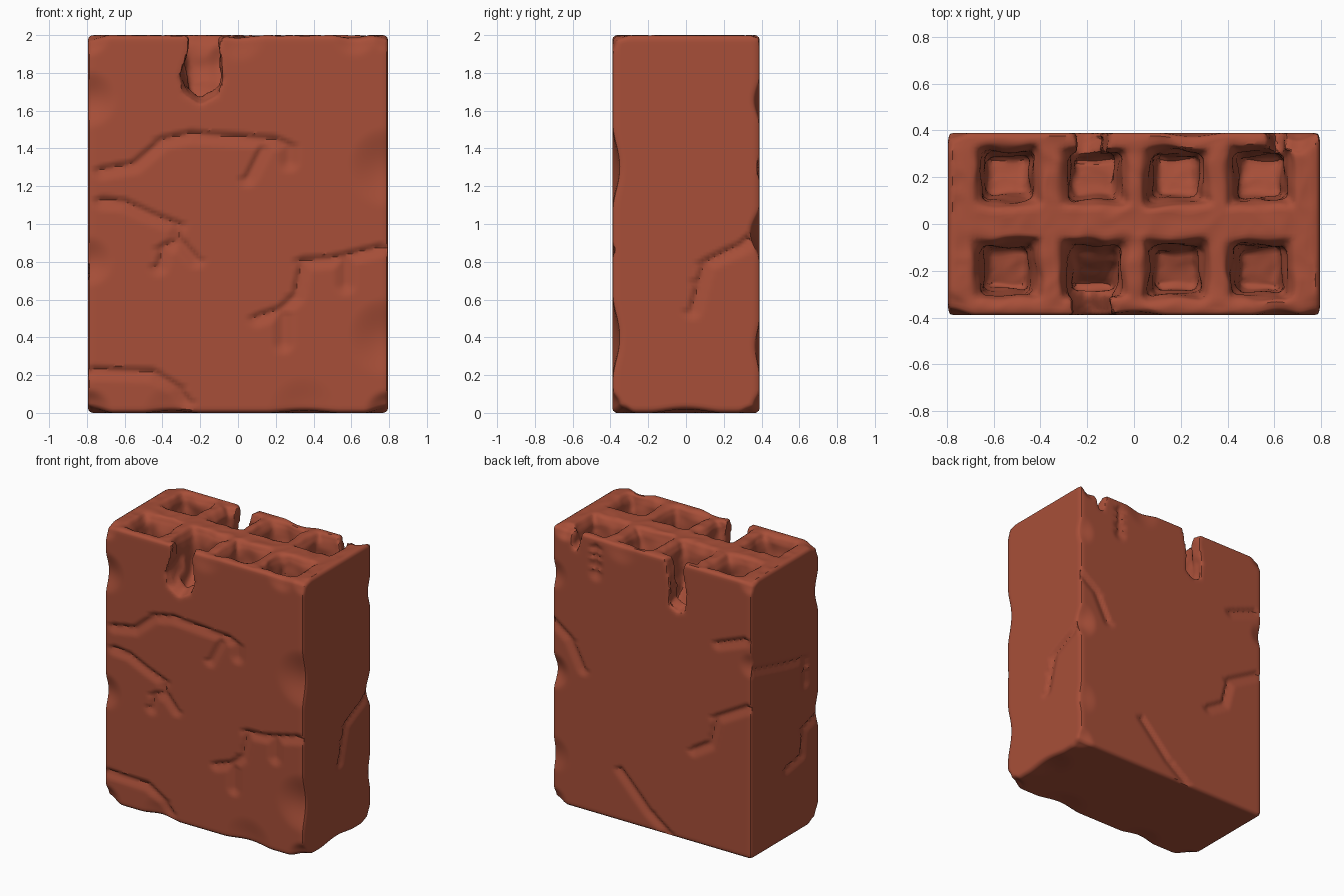
import bpy, bmesh, math
from mathutils import Vector, noise

if "Cube" in bpy.data.objects:
    bpy.data.objects.remove(bpy.data.objects["Cube"])

W, D, H = 0.795, 0.39, 2.0   # half width, half depth, height

clay = bpy.data.materials.new("terracotta")
clay.diffuse_color = (0.39, 0.078, 0.04, 1)
clay.use_nodes = True
clay.node_tree.nodes["Principled BSDF"].inputs["Base Color"].default_value = clay.diffuse_color


def make_object(name, bm):
    bmesh.ops.recalc_face_normals(bm, faces=bm.faces)
    me = bpy.data.meshes.new(name)
    bm.to_mesh(me)
    bm.free()
    ob = bpy.data.objects.new(name, me)
    bpy.context.collection.objects.link(ob)
    return ob


def loft(bm, rings):
    """Closed solid through rings of equal point count."""
    vs = [[bm.verts.new(p) for p in r] for r in rings]
    n = len(vs[0])
    for a, b in zip(vs, vs[1:]):
        for i in range(n):
            bm.faces.new((a[i], a[(i + 1) % n], b[(i + 1) % n], b[i]))
    bm.faces.new(vs[0][::-1])
    bm.faces.new(vs[-1])


def rect(cx, cy, hx, hy, z, tilt=0.0):
    # tilt raises the side nearer the block's middle
    s = 1 if cy > 0 else -1
    return [(cx + i * hx, cy + j * hy, z - tilt * j * s)
            for i, j in ((-1, -1), (1, -1), (1, 1), (-1, 1))]


# solid block
bm = bmesh.new()
bmesh.ops.create_cube(bm, size=1, calc_uvs=False)
for v in bm.verts:
    v.co = Vector((v.co.x * 2 * W, v.co.y * 2 * D, (v.co.z + 0.5) * H))
bmesh.ops.bevel(bm, geom=bm.edges[:], offset=0.018, segments=2, affect='EDGES', profile=0.5)
block = make_object("hollow_brick", bm)
block.data.materials.append(clay)

# eight flared holes in the top
bm = bmesh.new()
for x in (-0.54, -0.17, 0.18, 0.54):
    for y in (-0.195, 0.205):
        t = 0.1 if x == -0.17 else 0.02
        loft(bm, [rect(x, y, 0.085, 0.085, 1.66, t), rect(x, y, 0.108, 0.102, 1.86),
                  rect(x, y, 0.118, 0.11, 1.95), rect(x, y, 0.15, 0.135, 2.005),
                  rect(x, y, 0.15, 0.135, 2.1)])
holes = make_object("hole_cutter", bm)

# broken openings through the front and back walls, and a chip in the back rim
bm = bmesh.new()
front = [(-0.28, 2.1), (-0.26, 1.97), (-0.27, 1.86), (-0.32, 1.72), (-0.30, 1.63), (-0.2, 1.57),
         (-0.1, 1.62), (-0.07, 1.7), (-0.09, 1.86), (-0.08, 1.97), (-0.05, 2.1)]
back = [(-0.3, 2.1), (-0.27, 1.95), (-0.25, 1.9), (-0.28, 1.74), (-0.27, 1.6), (-0.2, 1.58),
        (-0.13, 1.62), (-0.14, 1.74), (-0.11, 1.88), (-0.09, 1.96), (-0.04, 2.1)]
chip = [(0.53, 2.1), (0.55, 1.98), (0.6, 1.82), (0.64, 1.84), (0.67, 1.98), (0.69, 2.1)]
for prof, y0, y1, drop in ((front, -0.5, -0.23, 0.14), (back, 0.5, 0.26, 0.1), (chip, 0.5, 0.31, 0.06)):
    mx = sum(p[0] for p in prof) / len(prof)
    loft(bm, [[(x, y0, z) for x, z in prof],
              [(mx + (x - mx) * 0.8, y1, min(z + drop, 2.1 + 0.01 * i)) for i, (x, z) in enumerate(prof)]])
notches = make_object("notch_cutter", bm)

for cutter in (holes, notches):
    m = block.modifiers.new("cut", 'BOOLEAN')
    m.operation, m.solver, m.object = 'DIFFERENCE', 'EXACT', cutter
    cutter.hide_render = True
m = block.modifiers.new("even_mesh", 'REMESH')
m.mode, m.voxel_size = 'VOXEL', 0.016
dg = bpy.context.evaluated_depsgraph_get()
me = bpy.data.meshes.new_from_object(block.evaluated_get(dg))
block.modifiers.clear()
block.data = me
for cutter in (holes, notches):
    bpy.data.objects.remove(cutter)

# cracks per wall as (along, z) lines
cracks = {
    "front": [[(-.72, 1.29), (-.55, 1.32), (-.4, 1.45), (-.25, 1.48), (.2, 1.45), (.27, 1.42), (.27, 1.33)],
              [(.13, 1.41), (.05, 1.25)],
              [(-.72, 1.13), (-.6, 1.12), (-.45, 1.05), (-.32, 1.0), (-.31, .92), (-.4, .88), (-.42, .78)],
              [(-.31, .92), (-.22, .82)],
              [(.76, .88), (.5, .82), (.34, .81), (.3, .62), (.22, .55), (.1, .51)],
              [(.57, .83), (.57, .68)], [(.24, .55), (.24, .37)],
              [(-.77, .23), (-.45, .22), (-.32, .14), (-.27, .07)]],
    "back": [[(.79, 1.32), (.65, 1.22), (.55, 1.03)], [(-.53, 1.5), (-.74, 1.58)],
             [(-.33, .68), (-.46, .76), (-.51, .96), (-.76, 1.1)],
             [(.25, .38), (.02, .14), (-.13, .03)], [(.45, 1.94), (.45, 1.74)]],
    "right": [[(.38, .93), (.2, .85), (.1, .8), (.07, .7), (.03, .55)]],
    "left": [[(.38, 1.37), (-.02, 1.27), (-.23, 1.23), (-.23, 1.05)],
             [(-.02, .51), (-.19, .54), (-.21, .73), (-.38, .77)]],
}


def crack_depth(wall, u, z):
    """Sharp step on the upper side, soft fade below."""
    best = 0
    for line in cracks[wall]:
        for (ax, az), (bx, bz) in zip(line, line[1:]):
            dx, dz = bx - ax, bz - az
            t = max(0, min(1, ((u - ax) * dx + (z - az) * dz) / (dx * dx + dz * dz)))
            ox, oz = u - ax - t * dx, z - az - t * dz
            reach = 0.022 if oz > 0 else 0.06
            best = max(best, 1 - math.hypot(ox, oz) / reach)
    return 0.02 * best


# worn spots on edges: centre, radius, depth
dents = [((-W, -D, 1.66), .16, .035), ((-W, -D, .8), .14, .03), ((W, -D, 1.3), .22, .035),
         ((W, -D, .4), .22, .035), ((W, D, .95), .14, .045), ((W, D, 1.65), .12, .025),
         ((-W, D, 1.4), .1, .02), ((W, D, .35), .14, .02), ((-W, -D, 0), .14, .05),
         ((W, -D, 0), .13, .05), ((W, D, 0), .12, .04), ((-.35, -D, 0), .16, .02),
         ((.35, -D, 0), .2, .02), ((.7, D, 2), .1, .04), ((-W, -D, 2), .12, .035),
         ((W, -D, 2), .1, .025), ((.62, -D, 2), .12, .025), ((-W, D, 2), .1, .03),
         ((0, -D, 2), .15, .02), ((.25, D, 2), .15, .02), ((W, 0, 0), .2, .02)]
dents = [(Vector(c), r, d) for c, r, d in dents]
for v in me.vertices:
    p = v.co.copy()
    q = p.copy()
    if abs(p.y) > D - 0.006:
        s = 1 if p.y > 0 else -1
        q.y -= s * crack_depth("back" if s > 0 else "front", p.x, p.z)
    if abs(p.x) > W - 0.006:
        s = 1 if p.x > 0 else -1
        q.x -= s * crack_depth("right" if s > 0 else "left", p.y, p.z)
    for c, r, d in dents:
        k = (p - c).length / r
        if k < 1:
            inward = Vector((-c.x if abs(c.x) == W else 0, -c.y * 2, (1 - c.z) * (c.z in (0, 2)) * .6))
            q += inward.normalized() * d * (1 - k * k) ** 2
    # uneven hole walls and gently sagging top
    if p.z > 1.55 and abs(p.x) < W - .02 and abs(p.y) < D - .02:
        n = noise.noise_vector(p * 9)
        q += Vector((n.x, n.y, -abs(n.z) * .6)) * 0.018
    v.co = q

# soft shading with sharp edges kept
bpy.ops.object.select_all(action='DESELECT')
block.select_set(True)
bpy.context.view_layer.objects.active = block
bpy.ops.object.shade_smooth_by_angle(angle=math.radians(40))
if not me.materials:
    me.materials.append(clay)
